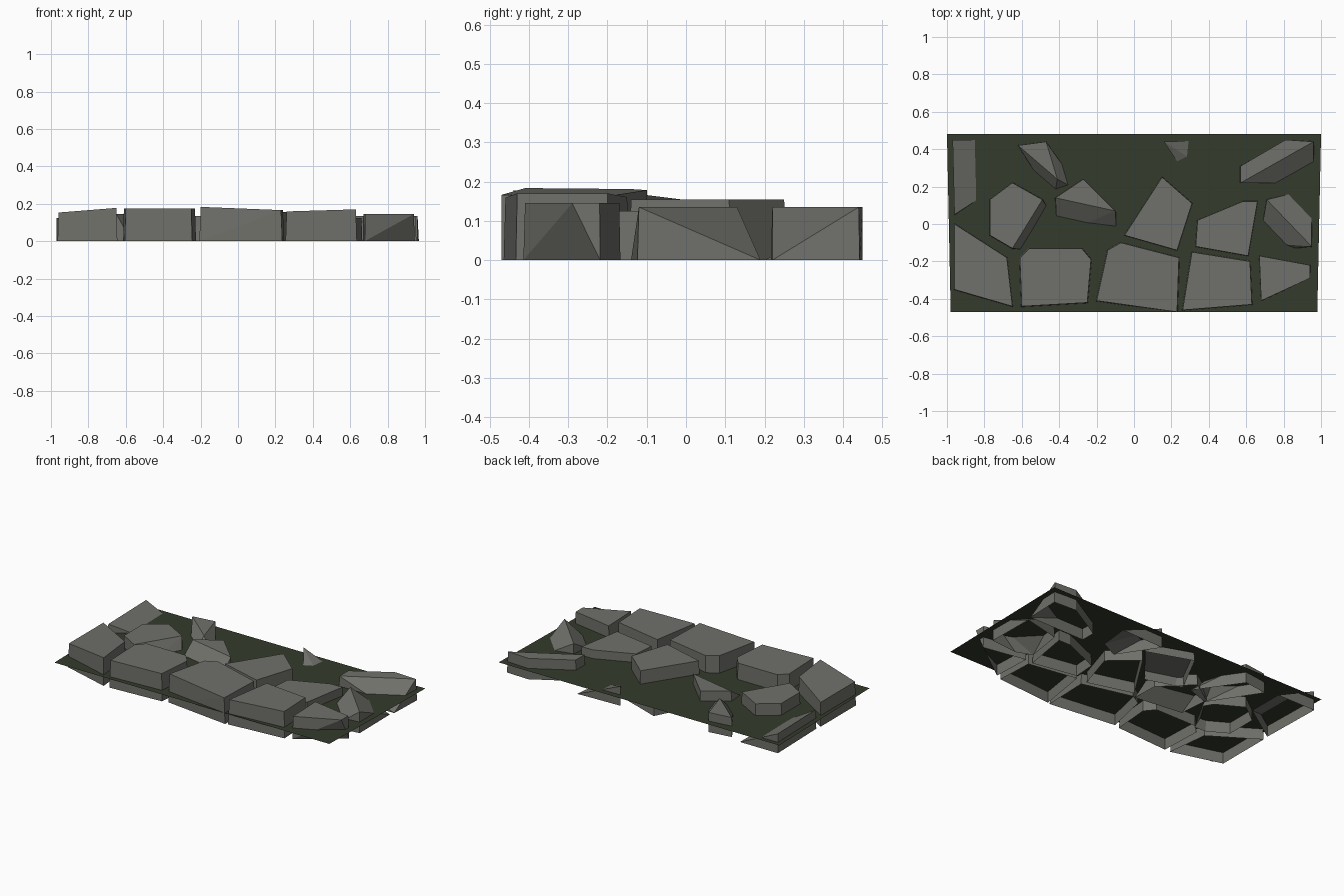
import bpy
import bmesh
from mathutils import Vector

cube = bpy.data.objects.get("Cube")
if cube:
    bpy.data.objects.remove(cube, do_unlink=True)

GROUND_HEIGHT = 0.07
FRONT_EDGE = -0.47
BACK_EDGE = 0.48
STONE_LIMIT = 0.97

# Top height of each row of stones
FRONT_ROW = 0.175
MIDDLE_ROW = 0.155
LOW_MIDDLE = 0.135
BACK_ROW = 0.125
BURIED = 0.055


def make_material(name, colour):
    material = bpy.data.materials.new(name)
    material.use_nodes = True
    material.diffuse_color = (*colour, 1)
    shader = material.node_tree.nodes["Principled BSDF"]
    shader.inputs["Base Color"].default_value = (*colour, 1)
    shader.inputs["Roughness"].default_value = 0.9
    return material


stone_grey = make_material("stone grey", (0.16, 0.16, 0.145))
moss_green = make_material("moss green", (0.034, 0.043, 0.025))


def add_object(name, bm, material):
    mesh = bpy.data.meshes.new(name)
    bm.to_mesh(mesh)
    bm.free()
    mesh.materials.append(material)
    obj = bpy.data.objects.new(name, mesh)
    bpy.context.collection.objects.link(obj)


def clamp(value, low, high):
    return max(low, min(high, value))


def stone(name, height, *outline, feet=(), peaks=(), tilt=0, flare=1.03):
    """Faceted rock, open below. Outline corners have a wall down to the base,
    feet are base corners where the top slopes away, peaks overhang the base."""
    bm = bmesh.new()
    centre = sum((Vector(p) for p in outline), Vector((0, 0))) / len(outline)
    for x, y in [*outline, *peaks]:
        bm.verts.new((x, y, height + tilt * (x - centre.x)))
    spread = [centre.lerp(Vector(p), flare) for p in outline]
    for x, y in [*spread, *feet]:
        bm.verts.new((clamp(x, -STONE_LIMIT, STONE_LIMIT),
                      clamp(y, FRONT_EDGE, BACK_EDGE - 0.03), 0))
    hull = bmesh.ops.convex_hull(bm, input=bm.verts)
    spare = {item for item in hull["geom_interior"] + hull["geom_unused"]
             if isinstance(item, bmesh.types.BMVert)}
    bmesh.ops.delete(bm, geom=list(spare), context="VERTS")
    underside = [face for face in bm.faces
                 if all(vert.co.z < 0.001 for vert in face.verts)]
    bmesh.ops.delete(bm, geom=underside, context="FACES")
    bmesh.ops.dissolve_limit(bm, angle_limit=0.03, verts=bm.verts, edges=bm.edges)
    bmesh.ops.recalc_face_normals(bm, faces=bm.faces)
    add_object(name, bm, stone_grey)


# Mossy ground sheet running between the stones
ground = bmesh.new()
for side in (-1, 1):
    front = ground.verts.new((side * 0.98, FRONT_EDGE, GROUND_HEIGHT))
    back = ground.verts.new((side, BACK_EDGE, GROUND_HEIGHT))
    ground.edges.new((front, back))
bmesh.ops.contextual_create(ground, geom=ground.edges[:])
for face in ground.faces:
    face.normal_update()
    if face.normal.z < 0:
        face.normal_flip()
add_object("ground_sheet", ground, moss_green)

# Front row of large blocks
stone("front_block_far_right", FRONT_ROW - 0.01,
      (-0.96, 0), (-0.68, -0.18), (-0.65, -0.44), (-0.96, -0.35), tilt=0.08)
stone("front_block_right", FRONT_ROW,
      (-0.61, -0.18), (-0.56, -0.13), (-0.28, -0.13),
      (-0.23, -0.19), (-0.25, -0.42), (-0.6, -0.44))
stone("front_block_middle", FRONT_ROW,
      (-0.07, -0.1), (0.24, -0.18), (0.23, -0.47), (-0.2, -0.41), (-0.14, -0.14), tilt=-0.04)
stone("front_block_left", FRONT_ROW - 0.01,
      (0.31, -0.15), (0.62, -0.2), (0.63, -0.43), (0.26, -0.46), tilt=0.03)
stone("front_block_far_left", FRONT_ROW - 0.03,
      (0.67, -0.17), (0.94, -0.22), (0.68, -0.41), peaks=[(0.94, -0.29)])

# Middle row of cobbles, some with one side sloping into the ground
stone("middle_cobble_far_right", MIDDLE_ROW - 0.01,
      (-0.77, -0.06), (-0.77, 0.13), (-0.65, 0.22), (-0.49, 0.13), (-0.65, -0.13),
      feet=[(-0.45, 0.07), (-0.57, -0.14)])
stone("middle_cobble_right", LOW_MIDDLE,
      (-0.1, 0.07), (-0.25, 0.1), (-0.42, 0.14), (-0.27, 0.24),
      feet=[(-0.41, -0.06), (-0.09, -0.1)])
stone("middle_cobble_centre", MIDDLE_ROW,
      (0.15, 0.25), (0.31, 0.11), (0.23, -0.14), (-0.05, -0.06))
stone("middle_cobble_left", LOW_MIDDLE - 0.01,
      (0.34, 0.02), (0.58, 0.12), (0.66, 0.12), (0.61, -0.17), (0.33, -0.12))
stone("middle_cobble_far_left", LOW_MIDDLE,
      (0.95, -0.12), (0.71, 0.13),
      feet=[(0.95, 0.19), (0.67, -0.1), (0.77, -0.14)])

# Back row of half buried rocks, each tilted so one side sinks
stone("back_rock_far_right", BACK_ROW,
      (-0.96, 0.05), (-0.97, 0.45), feet=[(-0.7, 0.45), (-0.7, 0.22)])
stone("back_rock_right", BACK_ROW,
      (-0.41, 0.24), (-0.62, 0.42), (-0.47, 0.44),
      feet=[(-0.28, 0.17), (-0.43, 0.12)])
stone("back_rock_middle", BACK_ROW,
      (0.16, 0.44), feet=[(0.46, 0.45), (0.44, 0.26), (0.32, 0.2)])
stone("back_rock_left", LOW_MIDDLE,
      (0.57, 0.22), (0.57, 0.31), (0.81, 0.45), (0.96, 0.44), feet=[(0.96, 0.22)])

# Sunken rock lying wholly under the sheet
stone("buried_rock", BURIED,
      (0.2, 0.34), (-0.08, 0.44), (-0.22, 0.17), (0, 0.1))
